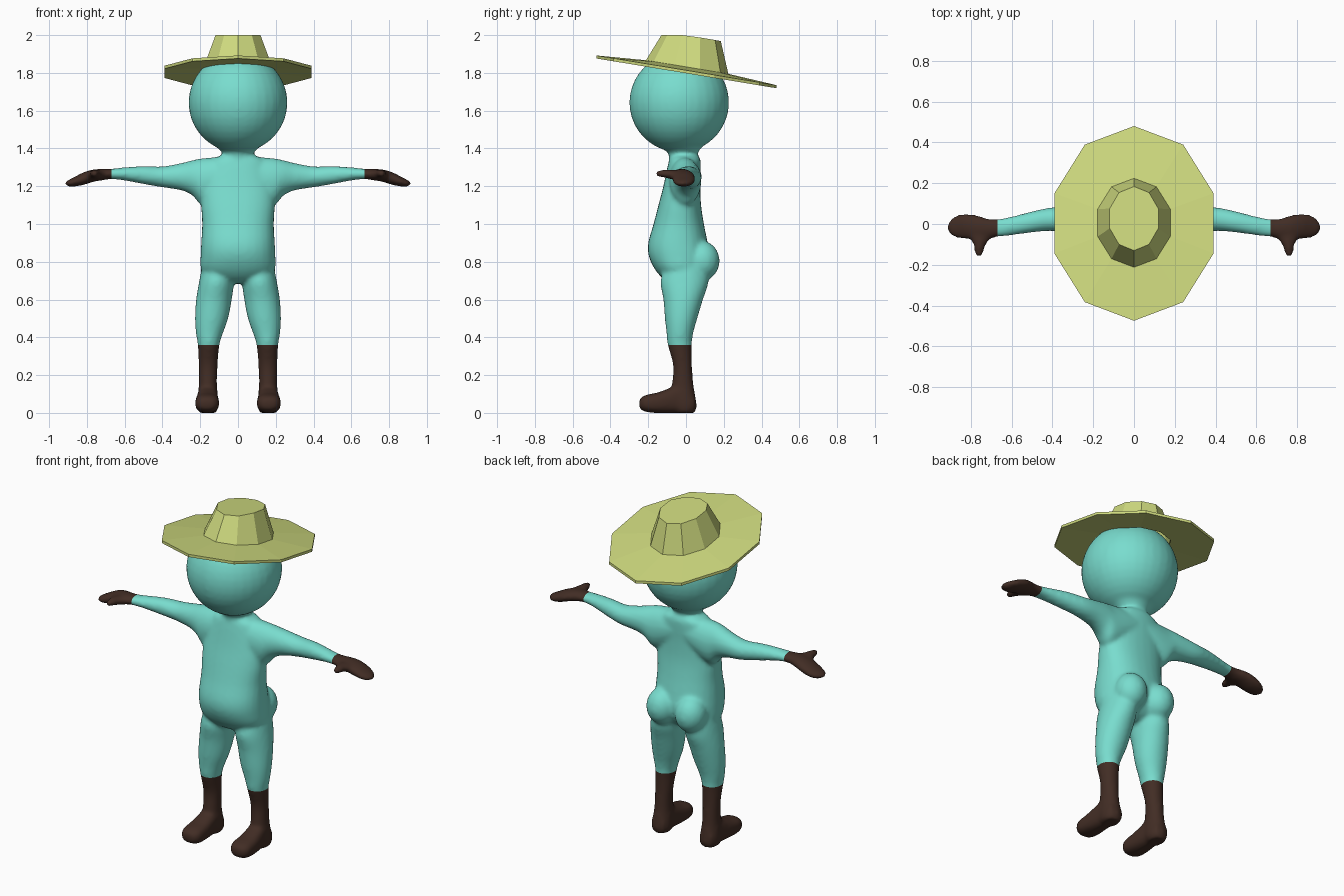
import bpy, bmesh, math
from mathutils import Vector

if "Cube" in bpy.data.objects:
    bpy.data.objects.remove(bpy.data.objects["Cube"])


def material(name, rgb):
    m = bpy.data.materials.new(name)
    m.diffuse_color = (*rgb, 1)
    m.use_nodes = True
    m.node_tree.nodes["Principled BSDF"].inputs["Base Color"].default_value = m.diffuse_color
    return m


TEAL = material("teal_skin", (0.19, 0.72, 0.62))
BROWN = material("dark_brown", (0.054, 0.026, 0.018))
STRAW = material("straw", (0.62, 0.70, 0.21))


def spline(rows, steps=4):
    """Smoothly interpolate section rows (Catmull-Rom)."""
    out = []
    for i in range(len(rows) - 1):
        a, b = rows[max(i - 1, 0)], rows[i]
        c, d = rows[i + 1], rows[min(i + 2, len(rows) - 1)]
        for k in range(steps):
            t = k / steps
            out.append([0.5 * (2 * q + (r - p) * t + (2 * p - 5 * q + 4 * r - s) * t * t
                               + (3 * q - p - 3 * r + s) * t ** 3)
                        for p, q, r, s in zip(a, b, c, d)])
    return out + [list(rows[-1])]


def skin(bm, rings, cap_start=True, cap_end=True):
    """Bridge rings of points into a tube."""
    vs = [[bm.verts.new(p) for p in ring] for ring in rings]
    n = len(vs[0])
    faces = [bm.faces.new((a[i], a[(i + 1) % n], b[(i + 1) % n], b[i]))
             for a, b in zip(vs, vs[1:]) for i in range(n)]
    if cap_start:
        faces.append(bm.faces.new(vs[0]))
    if cap_end:
        faces.append(bm.faces.new(vs[-1]))
    bmesh.ops.recalc_face_normals(bm, faces=faces)


def loft(bm, axis, rows, side=1, power=2.0, n=28):
    """Rows: position on axis, then low/high limits on the other two axes."""
    others = [i for i in range(3) if i != axis]
    rings = []
    for t, lo1, hi1, lo2, hi2 in spline(rows):
        ring = []
        for k in range(n):
            ang = math.tau * k / n
            c, s = math.cos(ang), math.sin(ang)
            p = Vector()
            p[axis] = t
            p[others[0]] = (lo1 + hi1) / 2 + (hi1 - lo1) / 2 * math.copysign(abs(c) ** (2 / power), c)
            p[others[1]] = (lo2 + hi2) / 2 + (hi2 - lo2) / 2 * math.copysign(abs(s) ** (2 / power), s)
            p.x *= side
            ring.append(p)
        rings.append(ring)
    skin(bm, rings)


def ball(bm, centre, radii):
    verts = bmesh.ops.create_uvsphere(bm, u_segments=32, v_segments=20, radius=1)["verts"]
    for v in verts:
        v.co = Vector(c + r * q for c, r, q in zip(centre, radii, v.co))


def add_object(name, bm, mats):
    mesh = bpy.data.meshes.new(name)
    bm.to_mesh(mesh)
    bm.free()
    for m in mats:
        mesh.materials.append(m)
    ob = bpy.data.objects.new(name, mesh)
    bpy.context.collection.objects.link(ob)
    return ob


bm = bmesh.new()

# Head and neck
ball(bm, (0, -0.036, 1.643), (0.262, 0.264, 0.263))
loft(bm, 2, [(1.30, -.085, .085, -.09, .07), (1.37, -.08, .08, -.092, .062),
             (1.40, -.105, .105, -.12, .078), (1.46, -.14, .14, -.16, .11)])

# Torso with belly
loft(bm, 2, [(1.36, -.09, .09, -.08, .065), (1.33, -.15, .15, -.092, .078),
             (1.20, -.19, .19, -.12, .076), (1.10, -.195, .195, -.146, .08),
             (1.00, -.19, .19, -.172, .095), (.90, -.195, .195, -.2, .115),
             (.83, -.198, .198, -.197, .125), (.76, -.195, .195, -.165, .11),
             (.71, -.15, .15, -.12, .075), (.685, -.08, .08, -.07, .03)], power=2.25)

for s in (1, -1):
    # Buttock
    ball(bm, (s * 0.095, 0.085, 0.805), (0.09, 0.093, 0.105))
    # Shoulder and arm
    loft(bm, 0, [(0, -.085, .075, 1.2, 1.355), (.1, -.09, .08, 1.13, 1.355),
                 (.19, -.085, .08, 1.1, 1.348), (.24, -.07, .08, 1.15, 1.338),
                 (.3, -.05, .082, 1.178, 1.323), (.4, -.034, .082, 1.194, 1.305),
                 (.5, -.042, .062, 1.211, 1.307), (.6, -.056, .037, 1.23, 1.3),
                 (.67, -.064, .024, 1.237, 1.293), (.72, -.068, .024, 1.23, 1.293)], s)
    # Mitten hand
    loft(bm, 0, [(.66, -.062, .022, 1.24, 1.29), (.71, -.072, .025, 1.233, 1.293),
                 (.77, -.08, .044, 1.222, 1.288), (.82, -.075, .05, 1.206, 1.273),
                 (.87, -.068, .044, 1.198, 1.247), (.9, -.052, .022, 1.199, 1.232),
                 (.915, -.03, -.004, 1.205, 1.222)], s)
    # Thumb
    loft(bm, 1, [(-.03, .69, .8, 1.235, 1.285), (-.07, .70, .802, 1.235, 1.287),
                 (-.1, .725, .787, 1.242, 1.288), (-.14, .738, .782, 1.248, 1.286),
                 (-.16, .747, .775, 1.255, 1.28)], s)
    # Leg and boot shaft
    loft(bm, 2, [(.80, .04, .185, -.1, .1), (.70, .022, .205, -.135, .12),
                 (.60, .033, .222, -.12, .09), (.50, .052, .228, -.112, .06),
                 (.42, .08, .223, -.103, .038), (.36, .098, .213, -.097, .031),
                 (.25, .108, .208, -.068, .032), (.15, .111, .208, -.075, .04),
                 (.08, .105, .215, -.08, .052), (.03, .104, .216, -.07, .057),
                 (.0, .115, .207, -.06, .046)], s)
    # Foot
    loft(bm, 1, [(.045, .118, .205, 0, .09), (-.04, .108, .214, -.002, .145),
                 (-.09, .104, .22, -.002, .13), (-.15, .1, .226, -.001, .108),
                 (-.205, .1, .226, .004, .097), (-.235, .115, .212, .014, .084),
                 (-.248, .135, .19, .03, .068)], s, power=2.6)

# Fuse all body parts into one smooth skin
source = add_object("body_parts", bm, [])
fuse = source.modifiers.new("fuse", "REMESH")
fuse.mode = "VOXEL"
fuse.voxel_size = 0.011
soft = source.modifiers.new("soften", "SMOOTH")
soft.factor, soft.iterations = 0.5, 9
fused = bpy.data.meshes.new_from_object(
    source.evaluated_get(bpy.context.evaluated_depsgraph_get()))
bpy.data.objects.remove(source)
bm = bmesh.new()
bm.from_mesh(fused)
bpy.data.meshes.remove(fused)

# Clean cuts at boot tops and wrists, then colour boots and hands
BOOT, WRIST = 0.36, 0.67
for co, no in (((0, 0, BOOT), (0, 0, 1)), ((WRIST, 0, 0), (1, 0, 0)), ((-WRIST, 0, 0), (1, 0, 0))):
    bmesh.ops.bisect_plane(bm, geom=bm.verts[:] + bm.edges[:] + bm.faces[:],
                           plane_co=co, plane_no=no, dist=1e-5)
for f in bm.faces:
    c = f.calc_center_median()
    f.material_index = int(c.z < BOOT or abs(c.x) > WRIST)
    f.smooth = True
for v in bm.verts:
    v.co.z = max(v.co.z, 0.0)
add_object("body", bm, [TEAL, BROWN])


# Ten-sided straw hat, tilted down toward the back
def hat_ring(rx, ry, cy, height):
    pts = []
    for k in range(10):
        a = math.tau * k / 10
        y = cy + ry * math.cos(a)
        pts.append((rx * math.sin(a), y, height(y)))
    return pts


def tilt(z):
    return lambda y: z - 0.165 * y


bm = bmesh.new()
skin(bm, [hat_ring(.185, .215, .006, tilt(1.815)),
          hat_ring(.41, .477, .003, tilt(1.798)),
          hat_ring(.41, .477, .003, tilt(1.814)),
          hat_ring(.187, .218, .006, tilt(1.832)),
          hat_ring(.125, .157, .027, lambda y: min(2.0, 2.0 - 0.17 * y))], cap_start=False)
add_object("straw_hat", bm, [STRAW])
